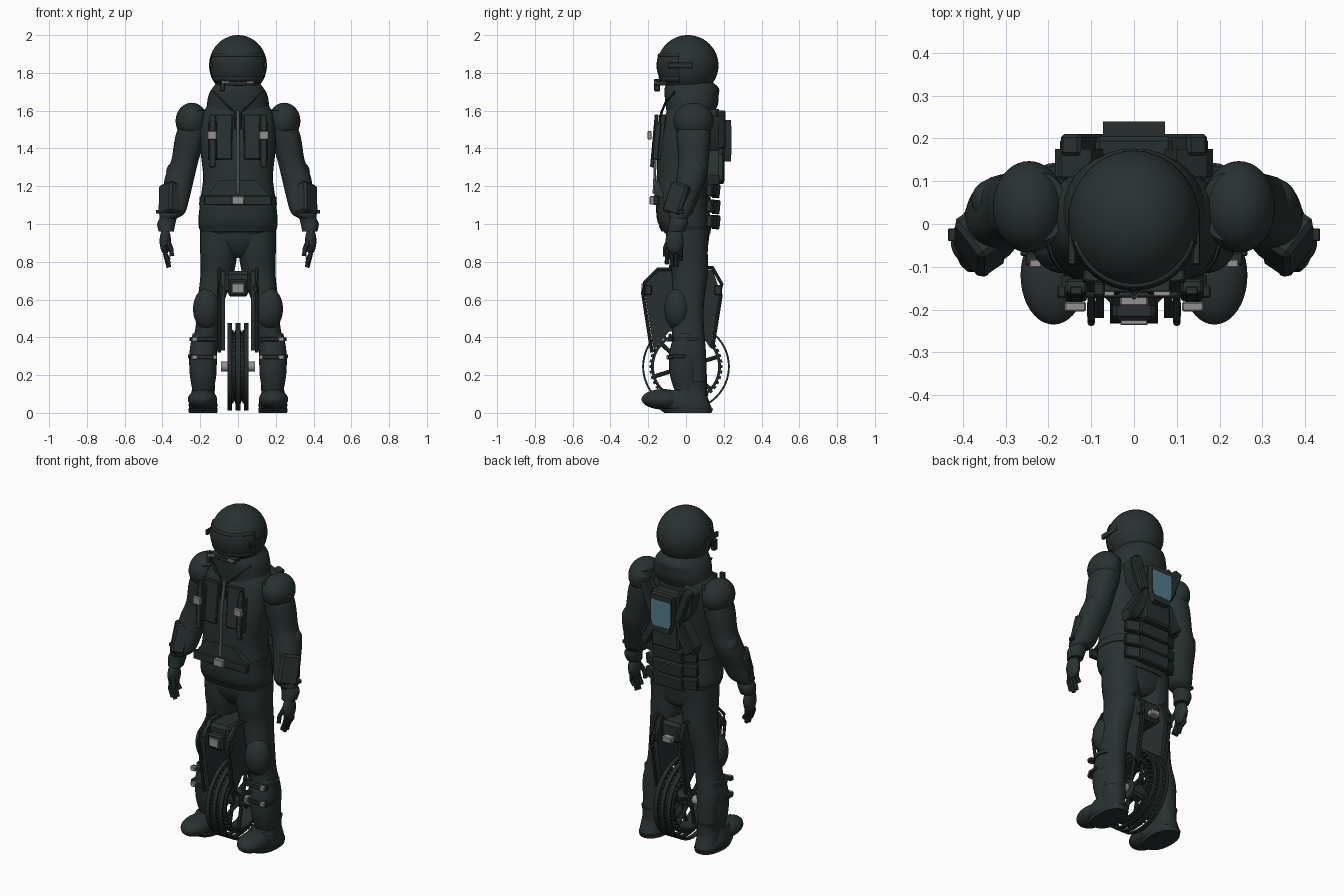
import bpy
import bmesh
from math import cos, sin, pi, tau, copysign
from mathutils import Vector, Matrix, Euler

if "Cube" in bpy.data.objects:
    bpy.data.objects.remove(bpy.data.objects["Cube"])


def material(name, *rgb):
    mat = bpy.data.materials.new(name)
    mat.use_nodes = True
    mat.diffuse_color = (*rgb, 1)
    mat.node_tree.nodes["Principled BSDF"].inputs["Base Color"].default_value = (*rgb, 1)
    return mat


fabric = material("dark_fabric", .022, .032, .031)
armour = material("dark_armour", .021, .03, .029)
rubber = material("black_rubber", .018, .025, .024)
silver = material("light_metal", .29, .29, .29)
screen = material("teal_screen", .08, .21, .26)


# All helpers take centimetre values; finish() scales them to units.
def finish(name, bm, mat, pair=False, keep=None):
    if keep:
        drop = [f for f in bm.faces if not keep(f.calc_center_median())]
        bmesh.ops.delete(bm, geom=drop, context='FACES')
    bmesh.ops.scale(bm, vec=(.01, .01, .01), verts=bm.verts)
    for prefix in (("left_", "right_") if pair else ("",)):
        if prefix == "right_":
            bmesh.ops.scale(bm, vec=(-1, 1, 1), verts=bm.verts)
            bmesh.ops.reverse_faces(bm, faces=bm.faces)
        mesh = bpy.data.meshes.new(prefix + name)
        bm.to_mesh(mesh)
        mesh.materials.append(mat)
        mesh.shade_smooth()
        mesh.set_sharp_from_angle(angle=.6)
        obj = bpy.data.objects.new(prefix + name, mesh)
        bpy.context.collection.objects.link(obj)
        if keep:
            obj.modifiers.new("thickness", 'SOLIDIFY').thickness = .012
    bm.free()


def skin(rings, loop=False):
    bm = bmesh.new()
    rows = [[bm.verts.new(p) for p in ring] for ring in rings]
    for a, b in zip(rows, rows[1:] + (rows[:1] if loop else [])):
        for i in range(len(a)):
            bm.faces.new((a[i - 1], a[i], b[i], b[i - 1]))
    if not loop:
        bm.faces.new(rows[0])
        bm.faces.new(rows[-1])
    bmesh.ops.recalc_face_normals(bm, faces=bm.faces)
    return bm


def spline(points, steps=4):
    pts = [Vector(p) for p in points]
    pts = [pts[0]] + pts + [pts[-1]]
    out = []
    for a, b, c, d in zip(pts, pts[1:], pts[2:], pts[3:]):
        for k in range(steps):
            t = k / steps
            out.append(b + (c - a) * t / 2 + (a - b * 2.5 + c * 2 - d / 2) * t ** 2
                       + (b * 3 - a - c * 3 + d) * t ** 3 / 2)
    return out + [pts[-1]]


def loft(name, sections, mat, pair=False, power=.9, sides=32):
    """Sections are x, y, z, half width, half depth."""
    def curve(v):
        return copysign(abs(v) ** power, v)
    rings = [[(s[0] + s[3] * curve(cos(tau * i / sides)), s[1] + s[4] * curve(sin(tau * i / sides)), s[2])
              for i in range(sides)] for s in spline(sections)]
    finish(name, skin(rings), mat, pair)


def ball(name, centre, radii, mat, pair=False, keep=None):
    bm = bmesh.new()
    place = Matrix.Translation(centre) @ Matrix.Diagonal((*radii, 1))
    bmesh.ops.create_uvsphere(bm, u_segments=40, v_segments=32, radius=1, matrix=place)
    finish(name, bm, mat, pair, keep)


def box(name, centre, size, mat, pair=False, turn=(0, 0, 0)):
    bm = bmesh.new()
    place = Matrix.Translation(centre) @ Euler(turn).to_matrix().to_4x4() @ Matrix.Diagonal((*size, 1))
    bmesh.ops.create_cube(bm, matrix=place)
    bmesh.ops.bevel(bm, geom=bm.edges[:], offset=min(size) * .15, segments=1, affect='EDGES')
    finish(name, bm, mat, pair)


def tube(name, points, radius, mat, pair=False):
    pts = [Vector(p) for p in points]
    rings = []
    for i, p in enumerate(pts):
        along = pts[min(i + 1, len(pts) - 1)] - pts[max(i - 1, 0)]
        spin = along.to_track_quat('Z', 'X')
        rings.append([p + spin @ Vector((cos(a), sin(a), 0)) * radius for a in [tau * k / 8 for k in range(8)]])
    finish(name, skin(rings), mat, pair)


def hoop(name, inner, outer, x, width, mat, pair=False):
    corners = [(x - width / 2, inner), (x + width / 2, inner), (x + width / 2, outer), (x - width / 2, outer)]
    rings = [[(cx, r * cos(tau * i / 64), AXLE + r * sin(tau * i / 64)) for cx, r in corners] for i in range(64)]
    finish(name, skin(rings, loop=True), mat, pair)


def plate(name, outline, axis, low, high, mat, pair=False):
    """Extrude an outline along x (points y, z) or along y (points x, z)."""
    rings = [[(d, a, b) if axis == "x" else (a, d, b) for a, b in outline] for d in (low, high)]
    finish(name, skin(rings), mat, pair)


def both(half):
    return half + [(-x, z) for x, z in reversed(half)]


# Helmet with visor, rims and fittings
HEAD = (0, 1, 184)
ball("helmet", HEAD, (15.3, 16.2, 16), fabric)
ball("visor", HEAD, (15.6, 16.6, 16.2), armour, keep=lambda c: 177 < c.z < 190 and c.y < -4)
ball("visor_top_rim", HEAD, (15.8, 16.9, 16.5), armour, keep=lambda c: 188.5 < c.z < 191 and c.y < -4)
ball("visor_lower_rim", HEAD, (15.8, 16.9, 16.5), armour, keep=lambda c: 175 < c.z < 178 and c.y < -4)
box("visor_hinge", (14.5, -3, 184), (1.8, 13, 3), fabric, True)
box("chin_guard", (0, -13, 174.5), (17, 6, 2.5), armour)
box("helmet_clip", (6.5, -16.2, 175), (4, 1.4, 1.3), silver, True)
box("helmet_camera", (-8.2, -15.3, 173.5), (2.6, 3.2, 6.5), armour)

# Jacket, hood and hem
loft("jacket", [(0, 1, 95, 19.5, 12), (0, -1, 101, 21, 14), (0, -2, 112, 20, 14), (0, -2, 125, 18.5, 13.5),
                (0, -1, 140, 20, 14), (0, 1, 152, 20, 13.5), (0, 2, 160, 18, 12), (0, 3, 167, 12, 10)], fabric, power=.8)
loft("hood", [(0, 2, 157, 17, 12), (0, 3, 163, 16.5, 13.8), (0, 3, 168, 15.6, 14.3), (0, 3, 172, 13.5, 14.3),
              (0, 2, 176, 10, 11)], fabric)
loft("hem_band", [(0, 0, 96, 20, 13), (0, -.5, 99, 21, 14)], fabric, power=.8)
tube("hood_edge", [(13, -6, 170), (7, -11, 164), (1.5, -13, 159), (1.5, -14.5, 150)], .6, fabric, True)
tube("zip", [(0, -12.8, 160), (0, -15, 148), (0, -16, 140), (0, -16.6, 125), (0, -17, 116)], .7, silver)

# Harness on the chest and the waist belt
box("chest_panel", (7.5, -13.5, 146), (9, 3, 24), fabric, True, (-.1, 0, .1))
box("chest_strap", (13.5, -16.8, 144), (3, 2, 28), armour, True, (-.09, 0, 0))
box("strap_pad", (13.5, -15.5, 144), (5, 3.5, 20), fabric, True, (-.09, 0, 0))
box("chest_buckle", (13.7, -19.3, 147), (5, 2.2, 4.4), silver, True)
loft("belt", [(0, -1.5, 110, 20.6, 14.4), (0, -1.5, 114.5, 20.3, 14.4)], armour, power=.8)
box("belt_front", (0, -15.8, 112.5), (36, 3, 5), armour)
box("belt_buckle", (0, -18, 112.5), (6.5, 2.4, 4.4), silver)
plate("waist_panel", both([(17, 114), (10, 123)]), "y", -16.8, -12, fabric)

# Back pack with crossed arms, screen and lumbar bands
cross = both([(4, 150), (10, 161), (17, 157), (15, 146), (10, 139), (18.5, 126), (17, 121), (6, 124)])
plate("pack_frame", cross, "y", 11, 17.5, armour)
box("pack_core", (0, 17, 139), (18, 7, 34), armour)
for s in (-1, 1):
    box("pack_arm", (s * 11.5, 18.5, 150), (5, 5, 20), armour, turn=(0, s * .35, 0))
    box("pack_leg", (s * 11.5, 18, 129), (5, 4, 16), armour, turn=(0, -s * .5, 0))
plate("screen_housing", both([(7.2, 155), (7.2, 140), (5, 133)]), "y", 19, 23.9, armour)
plate("screen", both([(6.6, 152), (6.6, 140), (5.5, 136.5)]), "y", 23.5, 24, screen)
for z in (117.5, 109, 101):
    box("lumbar_plate", (0, 15.8, z), (20, 4.5, 7.5), armour, turn=(-.1, 0, 0))
    box("lumbar_wing", (12.5, 13.8, z + .5), (9, 3.5, 6.5), armour, True, (-.1, 0, -.35))

# Arms, pads and gloves
loft("sleeve", [(22, 4, 160, 6, 8), (25, 4, 147, 8, 9), (28, 4, 134, 7.2, 8), (30.8, 3, 125, 7.8, 8),
                (32.7, 0, 115, 7.3, 7), (34.8, -3, 106, 6.8, 6.5), (37, -4, 103, 4.5, 4.5)], fabric, True)
ball("shoulder_pad", (24.5, 4, 154.5), (8.5, 10.7, 9.7), fabric, True)
ball("elbow_pad", (33, 5.5, 127.5), (5, 5, 5.5), fabric, True)
box("forearm_guard", (36, -4, 113), (8, 11.5, 17), fabric, True, (-.25, -.2, -.6))
loft("glove_cuff", [(37, -4, 103, 4.5, 4.8), (38, -4, 100, 4.8, 5), (38, -5, 96, 4, 4.5)], fabric, True)
box("cuff_tab", (41.5, -2.5, 106.5), (4, 3, 2), armour, True)
ball("palm", (38.5, -6, 91), (3, 4.8, 7), fabric, True)
for i, tip in enumerate((79, 77, 77.5, 81)):
    y = -9.5 + i * 2.4
    tube("finger", [(38.5, y, 89), (38.5, y - .5, 84), (36.6, y - .6, tip)], 1.2, fabric, True)
tube("thumb", [(37.5, -9, 92), (35.5, -11, 87), (35, -11, 83)], 1.3, fabric, True)

# Trousers, knee and shin guards, boots
loft("seat_of_trousers", [(0, 1, 99, 19, 12), (0, 1, 91, 18, 11), (0, 2, 85, 12, 9), (0, 2, 82, 6, 6)], fabric)
loft("trouser_leg", [(10, 1, 97, 10, 11), (10.2, 1, 85, 9.8, 10.5), (11, 2, 74, 8.8, 9.6), (14.5, 1, 58, 7, 8.5),
                     (16, 1, 45, 6.5, 8.5), (18, 2, 33, 7, 8.5), (18, 4, 20, 6, 7), (18.5, 4, 5, 6, 7)], fabric, True)
ball("knee_pad", (16.5, -4.5, 55), (7.3, 7, 11), fabric, True)
loft("shin_guard", [(18, 0, 42, 6, 6), (18.5, -1, 32, 7.2, 7.8), (18.5, -1, 20, 7, 7.5), (18.5, 0, 9, 5, 5)], fabric, True)
for z in (39, 29.5):
    loft("shin_strap", [(18.3, 0, z - 1, 7.3, 8.2), (18.3, 0, z + 1, 7.3, 8.2)], armour, True)
    box("shin_plate", (18.3, -8.2, z), (14, 3, 2.2), armour, True)
    box("shin_buckle", (23, -9.2, z), (3, 2, 2.5), silver, True)
box("inner_shin_buckle", (12.2, -9.2, 29.5), (2, 2, 2.5), silver, True)
box("shin_tab", (24.5, -4, 30), (4, 7, 2), armour, True)
ball("boot_toe", (18.8, -12, 7.2), (7.7, 11.5, 5.4), fabric, True)
loft("boot", [(18.5, 2, 1, 7, 11.5), (18.5, 0, 4, 7.6, 13), (18.6, -3, 8, 7, 11), (18.6, -2, 12, 5.8, 8)], fabric, True)
loft("boot_ankle", [(18.5, 5, 4, 6.5, 8), (18.5, 4, 12, 5.8, 6.5), (18.5, 4, 17, 6.5, 7.3)], fabric, True)
loft("boot_sole", [(18.5, 1, 0, 7.5, 12.5), (18.5, 0, 2.2, 7.8, 14.3)], armour, True)

# Wheel: thin tread bands, ribbed rim, spokes and axle
AXLE = 24.5
for x in (-4.3, 0, 4.3):
    hoop("tread_band", 22.2, 23.2, x, 2.5, rubber)
hoop("rim", 17, 18.5, 0, 9, rubber)
hoop("hub", .5, 5, 0, 8, armour)
hoop("axle_cap", .3, 2.6, 7.3, 3.6, silver, True)
ribs = bmesh.new()
for i in range(40):
    for x in (-3.8, 0, 3.8):
        spin = Matrix.Translation((0, 0, AXLE)) @ Matrix.Rotation(tau * i / 40, 4, 'X')
        bmesh.ops.create_cube(ribs, matrix=spin @ Matrix.Translation((x, 0, 18.7)) @ Matrix.Diagonal((3, 1.6, 1.4, 1)))
finish("rim_ribs", ribs, rubber)
for i in range(6):
    a = i * pi / 3 + .3
    tube("spoke", [(3, r * cos(a), AXLE + r * sin(a)) for r in (4, 17.5)], 1.1, armour, True)

# Wheel body: side shells, bridge, guard bars and lamps
shell = [(-15, 75), (-21, 69), (-22, 64), (-17, 33), (-9, 43), (7, 43), (13, 34), (18, 64), (14, 76)]
plate("side_shell", shell, "x", 7, 9, armour, True)
box("bridge", (0, -2, 69), (13.5, 34, 12), armour)
box("front_block", (0, -19, 66), (10, 7, 9), armour)
box("front_lamp", (0, -22.8, 66), (6.4, 1.6, 5), silver)
box("rear_lamp", (0, 17, 66), (6, 4, 3.5), silver)
tube("front_bar", [(10, -4, 76), (10, -15, 76), (10, -22, 69), (10, -23, 64), (10, -18, 32)], .9, armour, True)
tube("rear_bar", [(10, 8, 77), (10, 14, 77), (10, 19, 68), (10, 18.5, 62), (10, 14, 34)], .9, armour, True)
for y in (-20, 17):
    box("bar_mount", (9.5, y, 65), (3, 4, 5), armour, True)
